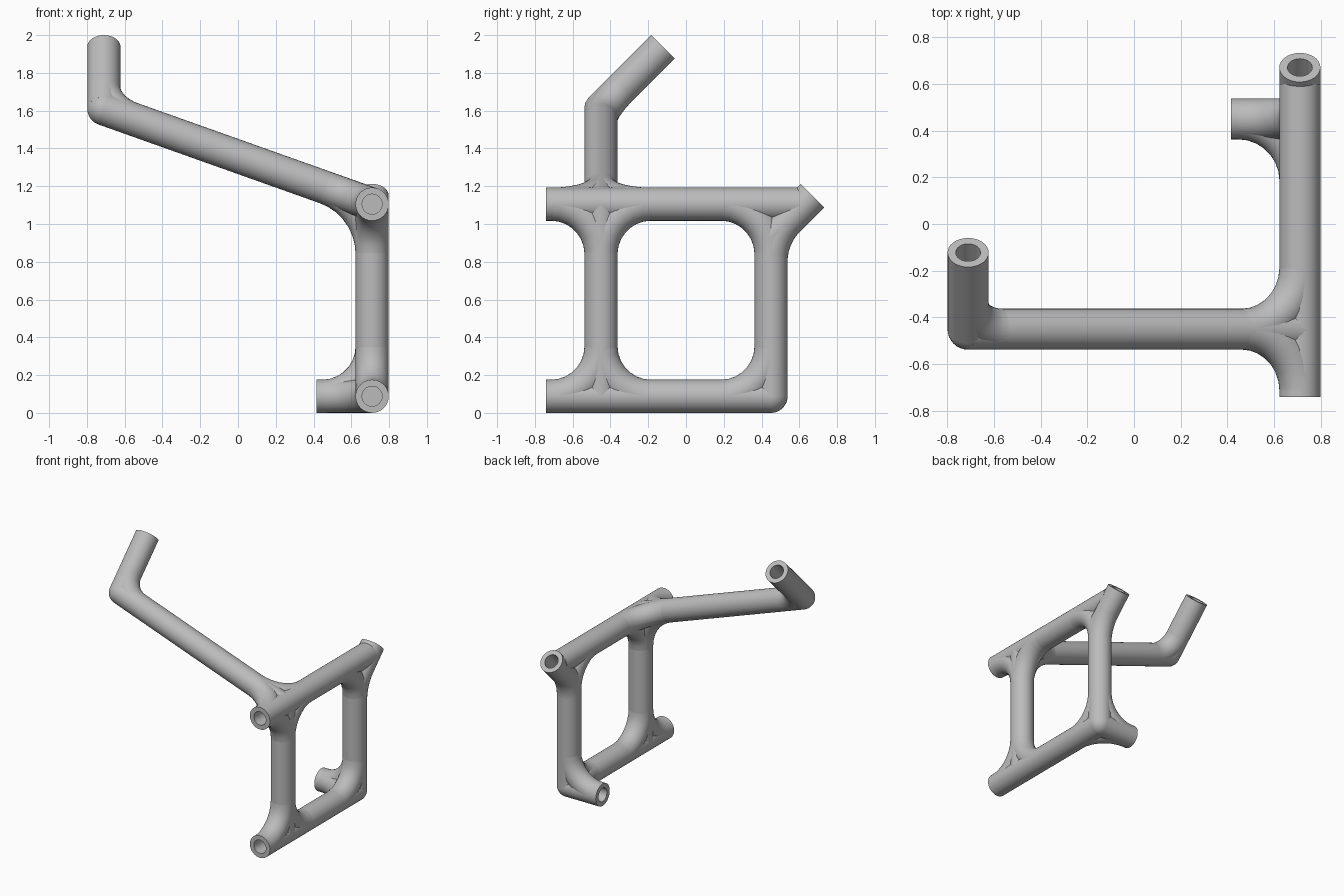
import bpy, bmesh, math
from mathutils import Vector, Matrix

cube = bpy.data.objects.get("Cube")
if cube:
    bpy.data.objects.remove(cube, do_unlink=True)

R, SIDES = 0.088, 32          # tube radius, tube sides
BORE_R, BORE_DEPTH = 0.053, 0.15

grey = bpy.data.materials.new("plain_grey")
grey.use_nodes = True
colour = (0.5, 0.5, 0.5, 1)
grey.diffuse_color = colour
grey.node_tree.nodes["Principled BSDF"].inputs["Base Color"].default_value = colour
parts = []


def finish(name, bm):
    bmesh.ops.recalc_face_normals(bm, faces=bm.faces)
    mesh = bpy.data.meshes.new(name)
    bm.to_mesh(mesh)
    bm.free()
    mesh.materials.append(grey)
    obj = bpy.data.objects.new(name, mesh)
    bpy.context.collection.objects.link(obj)
    return obj


def sweep(bm, points, tangents, normal, radius):
    """Sweep a capped circle along a planar path."""
    rings = []
    for p, t in zip(points, tangents):
        side = t.cross(normal)
        angles = [2 * math.pi * i / SIDES for i in range(SIDES)]
        rings.append([bm.verts.new(p + radius * (math.cos(a) * normal + math.sin(a) * side))
                      for a in angles])
    for a, b in zip(rings, rings[1:]):
        for i in range(SIDES):
            j = (i + 1) % SIDES
            bm.faces.new((a[i], a[j], b[j], b[i]))
    bm.faces.new(rings[0])
    bm.faces.new(rings[-1])


def straight(bm, a, b, radius):
    t = (b - a).normalized()
    sweep(bm, [a, b], [t, t], t.orthogonal().normalized(), radius)


def tube(name, a, b):
    bm = bmesh.new()
    straight(bm, a, b, R)
    parts.append(finish(name, bm))


def fillet(name, joint, toward_a, toward_b, setback=0.265, steps=7):
    """Bent tube tangent to both legs of a joint, filling the inside corner."""
    a = (toward_a - joint).normalized()
    b = (toward_b - joint).normalized()
    half = a.angle(b) / 2
    bend = setback * math.tan(half)
    centre = joint + (a + b).normalized() * setback / math.cos(half)
    start = (joint + a * setback - centre).normalized()
    end = (joint + b * setback - centre).normalized()
    normal = a.cross(b).normalized()
    spokes = [start.slerp(end, i / steps).normalized() for i in range(steps + 1)]
    bm = bmesh.new()
    sweep(bm, [centre + s * bend for s in spokes],
          [normal.cross(s).normalized() for s in spokes], normal, R - 0.0005)
    parts.append(finish(name, bm))


def ball(name, p):
    bm = bmesh.new()
    bmesh.ops.create_uvsphere(bm, u_segments=SIDES, v_segments=16, radius=R,
                              matrix=Matrix.Translation(p))
    parts.append(finish(name, bm))


# Joints and open ends
X, LOW, HIGH, POST = 0.71, 0.088, 1.105, 0.45
low_front, low_rear = Vector((X, -POST, LOW)), Vector((X, POST, LOW))
top_front, top_rear = Vector((X, -POST, HIGH)), Vector((X, POST, HIGH))
low_end, top_end = Vector((X, -0.74, LOW)), Vector((X, -0.74, HIGH))
post_bend, rear_end = Vector((X, POST, 0.93)), Vector((X, 0.67, 1.15))
side_end = Vector((0.415, POST, LOW))
arm_bend, arm_end = Vector((-X, -POST, 1.61)), Vector((-X, -0.122, 1.938))

# Straight tubes
tube("lower_bar", low_end, low_rear)
tube("upper_bar", top_end, Vector((X, 0.6, HIGH)))
tube("front_post", low_front, top_front)
tube("rear_post", low_rear, post_bend)
tube("rear_angled_stub", post_bend, rear_end)
tube("side_stub", low_rear, side_end)
tube("long_arm", top_front, arm_bend)
tube("arm_tip", arm_bend, arm_end)

# Rounded outer corners
ball("lower_rear_corner", low_rear)
ball("rear_post_bend", post_bend)
ball("arm_corner", arm_bend)

# Blended inside corners
fillet("lower_front_fillet", low_front, low_end, top_front)
fillet("lower_inner_front_fillet", low_front, low_rear, top_front)
fillet("upper_front_fillet", top_front, top_end, low_front)
fillet("upper_inner_front_fillet", top_front, top_rear, low_front)
fillet("arm_post_fillet", top_front, arm_bend, low_front)
fillet("arm_bar_front_fillet", top_front, arm_bend, top_end)
fillet("arm_bar_rear_fillet", top_front, arm_bend, top_rear)
fillet("lower_inner_rear_fillet", low_rear, low_front, top_rear)
fillet("side_stub_bar_fillet", low_rear, side_end, low_front)
fillet("side_stub_post_fillet", low_rear, side_end, top_rear)
fillet("upper_inner_rear_fillet", top_rear, top_front, low_rear)
fillet("rear_bend_fillet", post_bend, low_rear, rear_end, 0.13)
fillet("arm_bend_fillet", arm_bend, top_front, arm_end, 0.16)

# Blind bores in every open end
bm = bmesh.new()
for end, inner in ((low_end, low_front), (top_end, top_front), (rear_end, post_bend),
                   (side_end, low_rear), (arm_end, arm_bend)):
    d = (inner - end).normalized()
    straight(bm, end - d * 0.05, end + d * BORE_DEPTH, BORE_R)
cutter = finish("bore_cutter", bm)
cutter.hide_render = True

bpy.ops.object.select_all(action='DESELECT')
for obj in parts:
    obj.select_set(True)
    bpy.context.view_layer.objects.active = obj
    mod = obj.modifiers.new("bores", 'BOOLEAN')
    mod.operation, mod.solver, mod.object = 'DIFFERENCE', 'EXACT', cutter
    bpy.ops.object.modifier_apply(modifier=mod.name)
bpy.data.objects.remove(cutter, do_unlink=True)

bpy.ops.object.shade_smooth_by_angle(angle=math.radians(35))
